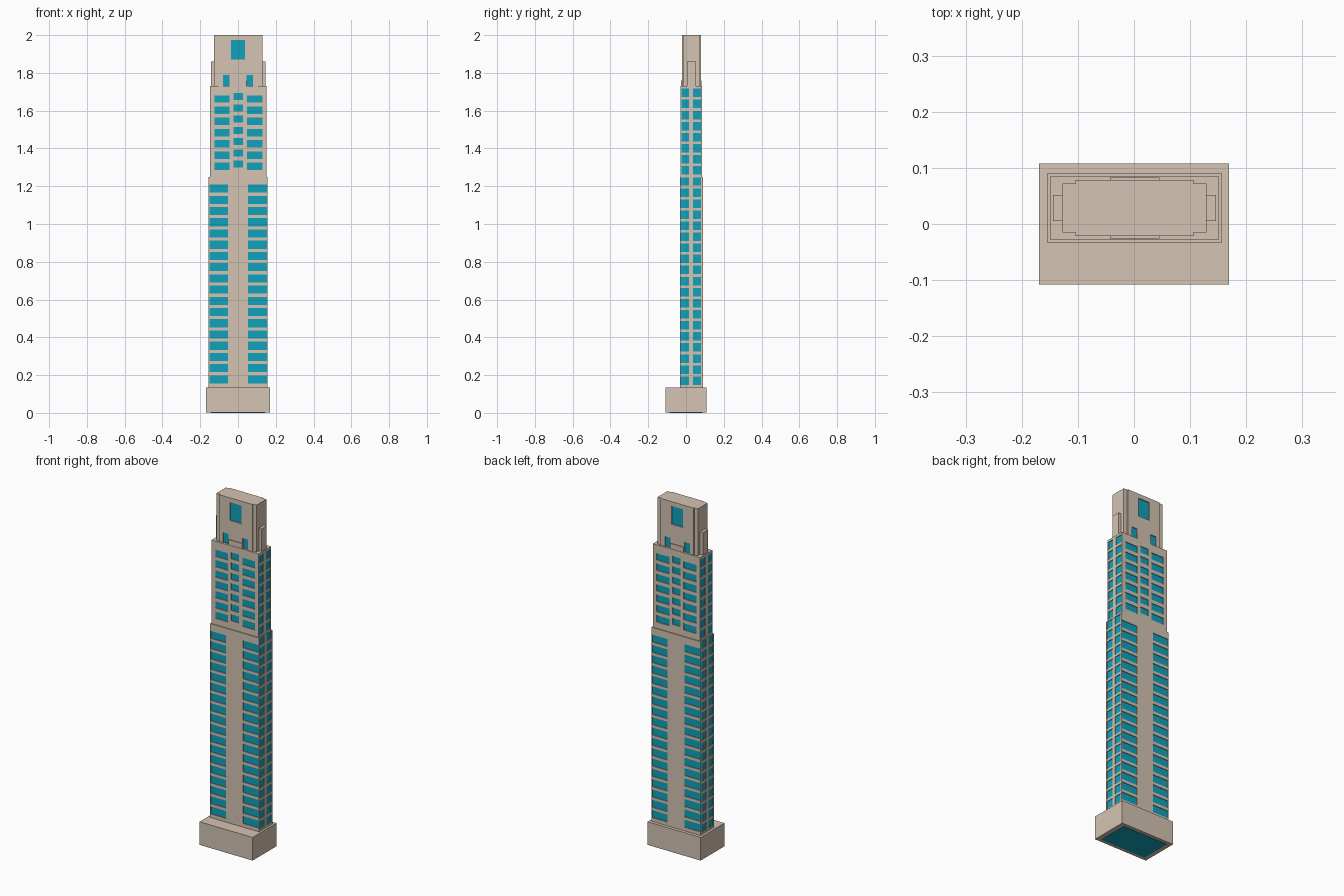
import bpy

default = bpy.data.objects.get("Cube")
if default:
    bpy.data.objects.remove(default, do_unlink=True)


def material(name, color):
    m = bpy.data.materials.new(name)
    m.use_nodes = True
    m.diffuse_color = color
    m.node_tree.nodes["Principled BSDF"].inputs["Base Color"].default_value = color
    return m


STONE = material("stone", (0.66, 0.55, 0.445, 1))
GLASS = material("glass", (0.005, 0.36, 0.5, 1))
CX, CY = 0.001, 0.0285     # tower axis
D = 0.004                  # window recess
CORNERS = [(0, 0), (1, 0), (1, 1), (0, 1)]
SIDES = [(0, 3, 2, 1), (4, 5, 6, 7)] + [(i, (i + 1) % 4, (i + 1) % 4 + 4, i + 4) for i in range(4)]


def boxes(name, specs, mat):
    """One object made of boxes given as (x range, y range, z range)."""
    verts, faces = [], []
    for xs, ys, zs in specs:
        n = len(verts)
        verts += [(xs[i], ys[j], z) for z in zs for i, j in CORNERS]
        faces += [[n + i for i in f] for f in SIDES]
    mesh = bpy.data.meshes.new(name)
    mesh.from_pydata(verts, [], faces)
    mesh.materials.append(mat)
    obj = bpy.data.objects.new(name, mesh)
    bpy.context.collection.objects.link(obj)
    return obj


def span(center, half):
    return (center - half, center + half)


def wall_cells(edges, zs, columns):
    """Solid cells of a wall; a column is (u0, u1, sill, height, pitch, rows)."""
    cells, u = [], edges[0]
    for u0, u1, sill, height, pitch, rows in columns:
        cells.append(((u, u0), zs))
        z = zs[0]
        for k in range(rows):
            bottom = sill + k * pitch
            if bottom > z:
                cells.append(((u0, u1), (z, bottom)))
            z = bottom + height
        cells.append(((u0, u1), (z, zs[1])))
        u = u1
    cells.append(((u, edges[1]), zs))
    return cells


def front_back(name, xs, ys, zs, columns, depth=D):
    cells = wall_cells(xs, zs, columns)
    for side, yr in (("front", (ys[0], ys[0] + depth)), ("back", (ys[1] - depth, ys[1]))):
        boxes(f"{name}_{side}_wall", [(u, yr, z) for u, z in cells], STONE)


def left_right(name, xs, ys, zs, columns):
    cells = wall_cells((ys[0] + D, ys[1] - D), zs, columns)
    for side, xr in (("right", (xs[0], xs[0] + D)), ("left", (xs[1] - D, xs[1]))):
        boxes(f"{name}_{side}_wall", [(xr, u, z) for u, z in cells], STONE)


def tier(name, hx, hy, zs, face_columns, side_columns):
    """Glass core wrapped in four window walls, closed by a roof slab."""
    xs, ys = span(CX, hx), span(CY, hy)
    boxes(name + "_glass_core", [(span(CX, hx - D), span(CY, hy - D), (zs[0], zs[1] - D))], GLASS)
    boxes(name + "_roof", [(span(CX, hx - D), span(CY, hy - D), (zs[1] - D, zs[1]))], STONE)
    front_back(name, xs, ys, zs, face_columns)
    left_right(name, xs, ys, zs, side_columns)


def side_windows(sill, rows):
    return [(-0.028, 0.015, sill, 0.045, 0.0586, rows),
            (0.037, 0.08, sill, 0.045, 0.0586, rows)]


# Podium with glazed underside
boxes("podium", [((-0.169, 0.169), (-0.108, 0.108), (0.002, 0.135))], STONE)
boxes("podium_underside_glass", [((-0.142, 0.142), (-0.088, 0.088), (0, 0.01))], GLASS)

# Lower tower
PITCH = 0.0594
tier("lower_tower", 0.156, 0.0615, (0.135, 1.25),
     [(CX - 0.153, -0.052, 0.156, 0.043, PITCH, 18),
      (0.054, CX + 0.153, 0.156, 0.043, PITCH, 18)],
     side_windows(0.148, 19))

# Upper tower
tier("upper_tower", 0.1505, 0.0565, (1.25, 1.73),
     [(-0.125, -0.045, 1.286, 0.039, PITCH, 7),
      (-0.025, 0.027, 1.299, 0.037, PITCH, 7),
      (0.047, 0.129, 1.286, 0.039, PITCH, 7)],
     side_windows(1.2615, 8))

# Crown block with stepped faces
boxes("crown_core", [(span(CX, 0.128), span(CY, 0.044), (1.73, 2))], STONE)
boxes("crown_glass", [(span(CX, 0.09), span(CY, 0.0445), (1.73, 1.985))], GLASS)
front_back("crown", span(CX, 0.105), span(CY, 0.05), (1.73, 2),
           [(-0.08, -0.045, 1.73, 0.06, 0, 1),
            (-0.036, 0.037, 1.87, 0.105, 0, 1),
            (0.045, 0.08, 1.73, 0.06, 0, 1)], 0.006)

# Low ledges between the small crown windows, and side buttresses
for side, s in (("front", -1), ("back", 1)):
    ys = sorted((CY + s * 0.05, CY + s * 0.0545))
    boxes(side + "_ledge", [(span(CX, 0.044), ys, (1.73, 1.76))], STONE)
for side, s in (("right", -1), ("left", 1)):
    xs = sorted((CX + s * 0.128, CX + s * 0.145))
    boxes(side + "_buttress", [(xs, span(CY, 0.0235), (1.73, 1.86))], STONE)
